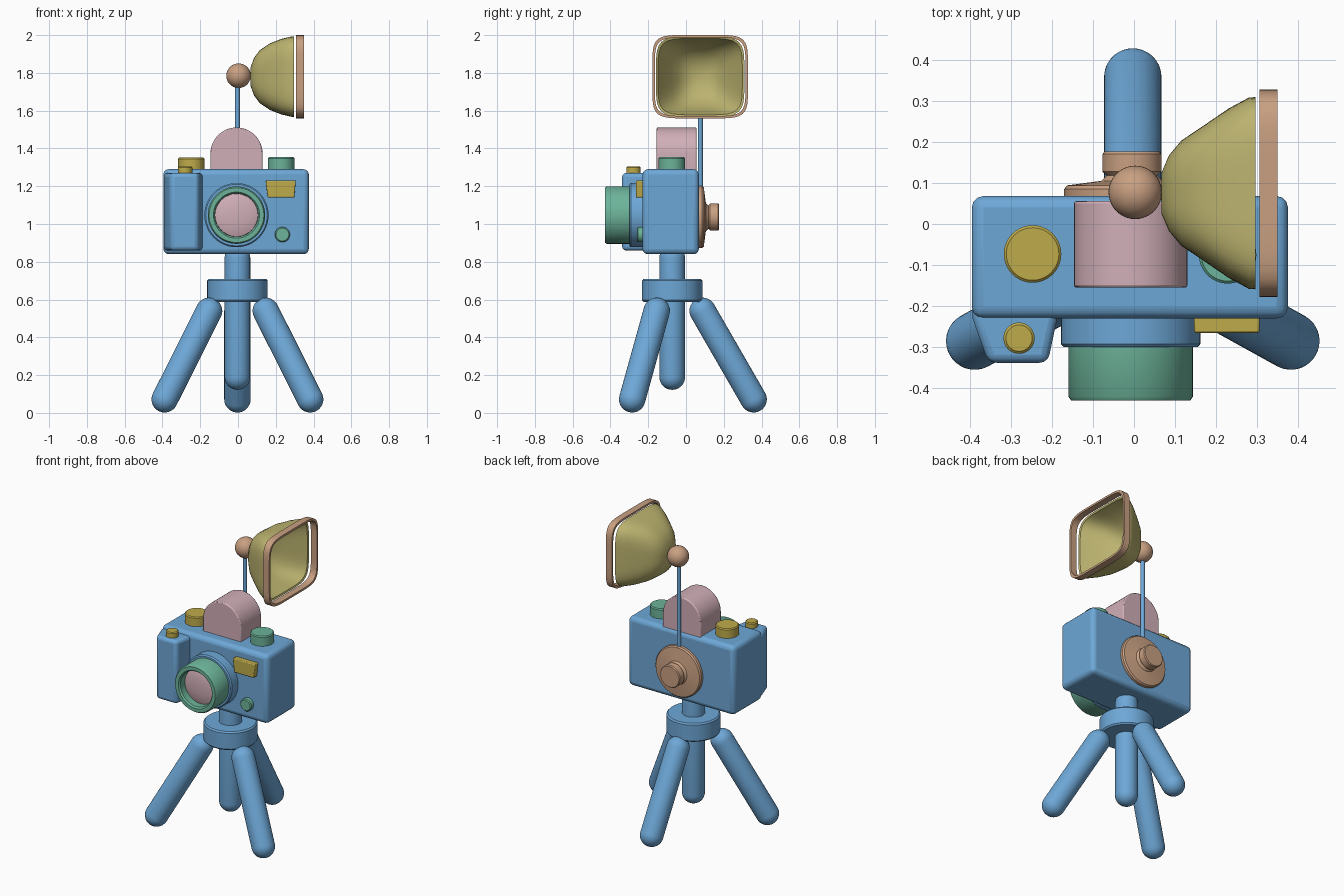
import bpy, bmesh
from math import sin, cos, pi, radians
from mathutils import Vector

cube = bpy.data.objects.get("Cube")
if cube:
    bpy.data.objects.remove(cube, do_unlink=True)


def material(name, r, g, b):
    m = bpy.data.materials.new(name)
    m.use_nodes = True
    m.diffuse_color = (r, g, b, 1)
    m.node_tree.nodes["Principled BSDF"].inputs["Base Color"].default_value = (r, g, b, 1)
    return m


BLUE = material("blue", 0.155, 0.39, 0.68)
GREEN = material("green", 0.15, 0.45, 0.32)
YELLOW = material("yellow", 0.52, 0.41, 0.07)
OLIVE = material("olive", 0.50, 0.45, 0.16)
TAN = material("tan", 0.58, 0.35, 0.22)
PINK = material("pink", 0.64, 0.43, 0.48)


def finish(bm, name, mat, bevel=0, segments=3, angle=35):
    bmesh.ops.remove_doubles(bm, verts=bm.verts, dist=0.0001)
    bmesh.ops.recalc_face_normals(bm, faces=bm.faces)
    me = bpy.data.meshes.new(name)
    bm.to_mesh(me)
    bm.free()
    me.materials.append(mat)
    ob = bpy.data.objects.new(name, me)
    bpy.context.collection.objects.link(ob)
    if bevel:
        mod = ob.modifiers.new("Bevel", "BEVEL")
        mod.width, mod.segments, mod.limit_method = bevel, segments, "ANGLE"
    bpy.ops.object.select_all(action="DESELECT")
    ob.select_set(True)
    bpy.context.view_layer.objects.active = ob
    bpy.ops.object.shade_smooth_by_angle(angle=radians(angle))
    return ob


def skin(bm, loops, close=False):
    """Join equal-length point loops with quads."""
    rings = [[bm.verts.new(p) for p in loop] for loop in loops]
    pairs = list(zip(rings, rings[1:]))
    if close:
        pairs.append((rings[-1], rings[0]))
    for a, b in pairs:
        for i in range(len(a)):
            j = (i + 1) % len(a)
            bm.faces.new((a[i], a[j], b[j], b[i]))
    return rings


def lathe(name, mat, profile, origin, axis=(0, 0, 1), n=40, angle=35):
    """Spin (radius, height) points about an axis; zero radii close the ends."""
    bm = bmesh.new()
    q = Vector(axis).to_track_quat("Z", "Y")
    skin(bm, [[Vector(origin) + q @ Vector((r * cos(2 * pi * i / n), r * sin(2 * pi * i / n), h))
               for i in range(n)] for r, h in profile])
    return finish(bm, name, mat, angle=angle)


def knob(name, mat, r, h, origin, axis=(0, 0, 1), e=0.006):
    return lathe(name, mat, [(0, 0), (r, 0), (r, h - e), (r - e, h), (0, h)], origin, axis)


def capsule(name, a, b, r):
    a, b = Vector(a), Vector(b)
    length = (b - a).length
    arc = [i * pi / 16 for i in range(9)]
    profile = [(r * sin(t), -r * cos(t)) for t in arc]
    profile += [(r * cos(t), length + r * sin(t)) for t in arc]
    return lathe(name, BLUE, profile, a, b - a, 32)


def prism(name, mat, outline, place, d0, d1, bevel, segments=3):
    """Extrude a 2D outline; place(u, v, d) gives the 3D point."""
    bm = bmesh.new()
    for ring in skin(bm, [[place(u, v, d) for u, v in outline] for d in (d0, d1)]):
        bm.faces.new(ring)
    return finish(bm, name, mat, bevel, segments)


def on_front(u, v, d):
    return (u, d, v)


def on_top(u, v, d):
    return (u, v, d)


# Camera body and tapered hand grip
prism("camera_body", BLUE, [(-0.395, -0.23), (0.375, -0.23), (0.375, 0.068), (-0.395, 0.068)],
      on_top, 0.84, 1.29, 0.028)
prism("hand_grip", BLUE, [(-0.393, -0.15), (-0.393, -0.23), (-0.355, -0.338), (-0.21, -0.338),
                          (-0.185, -0.22), (-0.185, -0.15)], on_top, 0.86, 1.27, 0.02)

# Arched prism housing
arch = [(-0.008 + 0.138 * cos(pi * i / 24), 1.373 + 0.138 * sin(pi * i / 24)) for i in range(25)]
prism("prism_housing", PINK, [(-0.146, 1.26)] + [(0.13, 1.26)] + arch,
      on_front, -0.155, 0.056, 0.006, 2)

# Lens
FRONT = (0, -1, 0)
LENS = (-0.008, 0, 1.047)
lathe("lens_mount", BLUE, [(0, 0.2), (0.17, 0.2), (0.17, 0.292), (0.163, 0.3), (0, 0.3)], LENS, FRONT, 48)
lathe("lens_barrel", GREEN, [(0, 0.28), (0.152, 0.28), (0.152, 0.42), (0.145, 0.43), (0.122, 0.43),
                             (0.114, 0.42), (0.114, 0.35), (0, 0.35)], LENS, FRONT, 48)
lathe("lens_glass", PINK, [(0.115, 0.355), (0.113, 0.375), (0.09, 0.383), (0.05, 0.389), (0, 0.391)],
      LENS, FRONT, 48)

# Front window and button
prism("viewfinder", YELLOW, [(0.157, 1.14), (0.298, 1.14), (0.306, 1.23), (0.146, 1.23)],
      on_front, -0.265, -0.22, 0.005, 2)
knob("front_button", GREEN, 0.04, 0.04, (0.235, -0.22, 0.944), FRONT)

# Dials on the top
knob("film_dial", YELLOW, 0.07, 0.071, (-0.247, -0.073, 1.28))
knob("speed_dial", GREEN, 0.07, 0.074, (0.228, -0.075, 1.28))
knob("shutter_button", YELLOW, 0.038, 0.045, (-0.28, -0.278, 1.26))

# Flash bracket on the back
lathe("flash_mount", TAN, [(0, 0.05), (0.165, 0.05), (0.165, 0.085), (0.158, 0.094), (0.075, 0.105),
                           (0.062, 0.118), (0.072, 0.128), (0.072, 0.17), (0.067, 0.176), (0, 0.176)],
      (-0.005, 0, 1.037), (0, 1, 0), 48)
knob("flash_rod", BLUE, 0.013, 0.66, (-0.003, 0.076, 1.1), e=0.002)
arc = [pi * i / 20 for i in range(21)]
lathe("flash_ball", TAN, [(0.065 * sin(t), -0.065 * cos(t)) for t in arc], (0.003, 0.077, 1.785))

# Flash reflector: a thin rounded-square bowl opening sideways
CY, CZ = 0.075, 1.78


def squircle(x, hy, hz, power, n=64):
    pts = []
    for i in range(n):
        c, s = cos(2 * pi * i / n), sin(2 * pi * i / n)
        k = (abs(c) ** power + abs(s) ** power) ** (-1 / power)
        pts.append((x, CY + hy * c * k, CZ + hz * s * k))
    return pts


bowl = [(0.066, 0, 0, 2), (0.067, 0.05, 0.05, 2.3), (0.085, 0.092, 0.1, 2.6), (0.115, 0.128, 0.14, 3),
        (0.17, 0.165, 0.177, 3.6), (0.23, 0.206, 0.2, 4.3), (0.28, 0.233, 0.212, 5), (0.296, 0.234, 0.213, 5)]
inner = [(x + 0.012, max(hy - 0.01, 0), max(hz - 0.01, 0), p) for x, hy, hz, p in bowl[:-1]]
bm = bmesh.new()
skin(bm, [squircle(*s) for s in bowl + inner[::-1]])
finish(bm, "flash_reflector", OLIVE, angle=40)

# Rim frame standing just off the reflector
bm = bmesh.new()
skin(bm, [squircle(x, 0.253 - t, 0.221 - t, 6, 96)
          for x, t in ((0.306, 0), (0.35, 0), (0.35, 0.013), (0.306, 0.013))], close=True)
finish(bm, "flash_rim", TAN)

# Tripod
TX, TY = -0.003, -0.073
capsule("centre_column", (TX, TY, 0.19), (TX, TY, 0.82), 0.068)
lathe("tripod_collar", BLUE, [(0, 0.588), (0.152, 0.588), (0.16, 0.597), (0.16, 0.7), (0.152, 0.709),
                              (0, 0.709)], (TX, TY, 0), n=48)
for side, label in ((-1, "right"), (1, "left")):
    capsule(label + "_front_leg", (TX + side * 0.15, -0.155, 0.54), (TX + side * 0.385, -0.285, 0.072), 0.07)
capsule("back_leg", (TX, 0.088, 0.54), (TX, 0.358, 0.072), 0.07)
